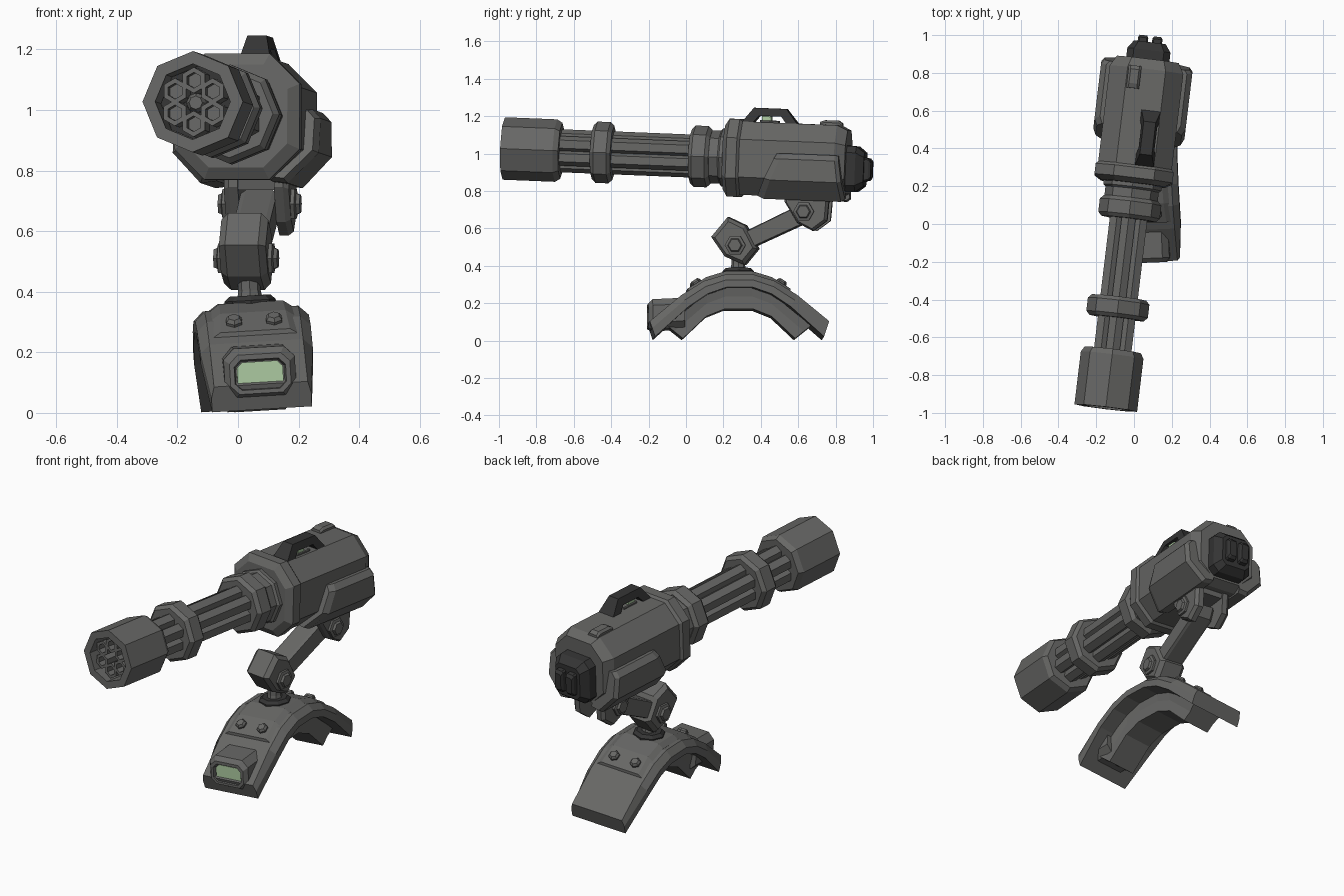
import bpy, bmesh, math
from mathutils import Matrix, Vector


def material(name, rgb):
    m = bpy.data.materials.new(name)
    m.diffuse_color = (*rgb, 1)
    return m


GREY = material("gunmetal_grey", (0.135, 0.135, 0.13))
DARK = material("dark_grey", (0.035, 0.035, 0.035))
GREEN = material("pale_green", (0.42, 0.60, 0.36))


def frame(loc, rx=0, ry=0, rz=0):
    return (Matrix.Translation(loc) @ Matrix.Rotation(rz, 4, 'Z')
            @ Matrix.Rotation(ry, 4, 'Y') @ Matrix.Rotation(rx, 4, 'X'))


GUN = frame((-0.032, 0, 0.988), rx=-0.04, rz=-0.12)    # y runs muzzle to rear
ARM = frame((0.027, 0.273, 0), rz=-0.12)
BASE = frame((0.062, 0.28, 0), ry=-0.06, rz=0.04)


def loft(name, rings, mat, M):
    """Skin a row of equal-sized rings and cap both ends."""
    bm = bmesh.new()
    rows = [[bm.verts.new(M @ Vector(p)) for p in r] for r in rings]
    n = len(rows[0])
    for a, b in zip(rows, rows[1:]):
        for i in range(n):
            j = (i + 1) % n
            bm.faces.new((a[i], a[j], b[j], b[i]))
    bm.faces.new(rows[0])
    bm.faces.new(rows[-1])
    bmesh.ops.recalc_face_normals(bm, faces=bm.faces)
    me = bpy.data.meshes.new(name)
    bm.to_mesh(me)
    bm.free()
    me.materials.append(mat)
    ob = bpy.data.objects.new(name, me)
    bpy.context.collection.objects.link(ob)
    return ob


def turned(name, steps, sides, mat, M, x=0, z=0):
    """Faceted turning along y from (y, radius) steps, one corner at the top."""
    rings = []
    for y, r in steps:
        angs = [2 * math.pi * i / sides for i in range(sides)]
        rings.append([(x + r * math.sin(a), y, z + r * math.cos(a)) for a in angs])
    return loft(name, rings, mat, M)


def oct_ring(y, hw, hh, c, x=0, z=0):
    """Rectangle with cut corners in the xz plane."""
    p = [(hw - c, hh), (hw, hh - c), (hw, c - hh), (hw - c, -hh),
         (c - hw, -hh), (-hw, c - hh), (-hw, hh - c), (c - hw, hh)]
    return [(x + a, y, z + b) for a, b in p]


def side_profile(name, pts, steps, mat, M):
    """Profile of (y, z) points swept across x with (x, scale) steps."""
    cy = sum(p[0] for p in pts) / len(pts)
    cz = sum(p[1] for p in pts) / len(pts)
    rings = [[(x, cy + (y - cy) * s, cz + (z - cz) * s) for y, z in pts] for x, s in steps]
    return loft(name, rings, mat, M)


# Muzzle shroud with a recessed front
turned("muzzle_shroud", [(-0.82, 0.125), (-0.982, 0.125), (-0.982, 0.167), (-0.70, 0.167),
                         (-0.672, 0.15), (-0.672, 0.09)], 8, GREY, GUN)
turned("muzzle_recess_plate", [(-0.83, 0.124), (-0.82, 0.124)], 8, DARK, GUN)
turned("muzzle_hub", [(-0.90, 0.022), (-0.88, 0.034), (-0.80, 0.034)], 8, GREY, GUN)

# Six barrels around the axis
for i in range(6):
    a = i * math.pi / 3
    turned(f"barrel_{i + 1}", [(-0.90, 0.026), (-0.955, 0.026), (-0.955, 0.043),
                               (0.16, 0.043)], 6, GREY, GUN,
           0.072 * math.sin(a), 0.072 * math.cos(a))
turned("barrel_core", [(-0.8, 0.05), (0.16, 0.05)], 8, DARK, GUN)

# Barrel clamps and neck
for name, y in (("front_clamp", -0.447), ("rear_clamp", 0.082)):
    turned(name, [(y - 0.055, 0.115), (y - 0.055, 0.145), (y - 0.035, 0.164),
                  (y + 0.035, 0.164), (y + 0.055, 0.145), (y + 0.055, 0.115)], 8, GREY, GUN)
turned("neck", [(0.10, 0.142), (0.185, 0.142), (0.195, 0.155), (0.26, 0.155)], 8, GREY, GUN)

# Receiver body and its front collar
loft("receiver_body", [oct_ring(0.27, 0.196, 0.196, 0.095), oct_ring(0.82, 0.196, 0.196, 0.095),
                       oct_ring(0.875, 0.165, 0.17, 0.08)], GREY, GUN)
loft("receiver_collar", [oct_ring(0.215, 0.17, 0.17, 0.08), oct_ring(0.24, 0.208, 0.208, 0.1),
                         oct_ring(0.295, 0.208, 0.208, 0.1), oct_ring(0.315, 0.19, 0.19, 0.09)],
     GREY, GUN)

# Armour panels wrapping the lower sides
outer = [(0.18, 0.035), (0.215, 0.035), (0.243, 0.005), (0.243, -0.11),
         (0.145, -0.212), (0.09, -0.205), (0.09, -0.15)]
for side, s in (("right", 1), ("left", -1)):
    rings = []
    for y0, slope, k in ((0.51, 0.42, 0.93), (0.545, 0.42, 1), (0.825, -0.15, 1), (0.845, -0.15, 0.93)):
        rings.append([(s * x * k, y0 + slope * (z - 0.03), z * k) for x, z in outer])
    loft(f"{side}_armour_panel", rings, GREY, GUN)

# Rear block with two grip bars
loft("rear_block", [oct_ring(0.85, 0.115, 0.125, 0.035, 0, -0.035),
                    oct_ring(0.925, 0.115, 0.122, 0.035, 0, -0.035),
                    oct_ring(0.968, 0.085, 0.09, 0.025, 0, -0.035)], DARK, GUN)
for side, x in (("left", -0.038), ("right", 0.038)):
    loft(f"{side}_grip_bar", [oct_ring(0.96, 0.027, 0.065, 0.008, x, -0.035),
                              oct_ring(0.99, 0.027, 0.06, 0.008, x, -0.035),
                              oct_ring(1.003, 0.02, 0.045, 0.008, x, -0.035)], DARK, GUN)

# Carrying handle: an arch in side profile, narrower at the top
arch = [(0.295, 0.18), (0.365, 0.272), (0.54, 0.272), (0.615, 0.18),
        (0.555, 0.18), (0.515, 0.23), (0.395, 0.23), (0.355, 0.18)]
rings = [[(0.05 + s * (0.055 - 0.25 * (z - 0.18)), y, z) for y, z in arch] for s in (-1, 1)]
loft("carry_handle", rings, DARK, GUN)
loft("sight_light", [oct_ring(0.41, 0.03, 0.025, 0.008, 0.05, 0.21),
                     oct_ring(0.46, 0.03, 0.025, 0.008, 0.05, 0.21)], GREEN, GUN)
loft("sight_mount", [oct_ring(0.40, 0.036, 0.012, 0.004, 0.05, 0.195),
                     oct_ring(0.50, 0.036, 0.012, 0.004, 0.05, 0.195)], GREY, GUN)

# Small hump on top
loft("top_hump", [oct_ring(0.71, 0.034, 0.025, 0.01, -0.062, 0.185),
                  oct_ring(0.735, 0.034, 0.035, 0.012, -0.062, 0.185),
                  oct_ring(0.81, 0.034, 0.035, 0.012, -0.062, 0.185),
                  oct_ring(0.83, 0.034, 0.02, 0.01, -0.062, 0.185)], GREY, GUN)

# Lower joint, support beam and upper bracket
knuckle = [(-0.045, 0.66), (0.05, 0.615), (0.115, 0.49), (0.045, 0.405), (-0.06, 0.45), (-0.133, 0.555)]
side_profile("lower_joint", knuckle, [(-0.078, 0.82), (-0.055, 1), (0.055, 1), (0.078, 0.82)], GREY, ARM)
beam = [(0.03, 0.575), (0.36, 0.735), (0.43, 0.70), (0.40, 0.64), (0.06, 0.485)]
side_profile("support_beam", beam, [(-0.06, 0.9), (-0.045, 1), (0.045, 1), (0.06, 0.9)], GREY, ARM)
prong = [(0.265, 0.80), (0.265, 0.745), (0.335, 0.63), (0.42, 0.585), (0.495, 0.64), (0.51, 0.80)]
for side, s in (("right", 1), ("left", -1)):
    side_profile(f"{side}_bracket_prong", prong, [(s * 0.06, 1), (s * 0.09, 1), (s * 0.108, 0.88)], GREY, ARM)
    for joint, x, y, z in (("lower", 0.07, 0.0, 0.51), ("upper", 0.1, 0.372, 0.69)):
        hexa = [(y + math.cos(k * math.pi / 3), z + math.sin(k * math.pi / 3)) for k in range(6)]
        side_profile(f"{side}_{joint}_bolt", hexa,
                     [(s * x, 0.056), (s * (x + 0.02), 0.056), (s * (x + 0.024), 0.04),
                      (s * (x + 0.036), 0.034)], GREY, ARM)
side_profile("bracket_bridge", [(0.265, 0.80), (0.28, 0.735), (0.49, 0.735), (0.51, 0.80)],
             [(-0.1, 1), (0.1, 1)], GREY, ARM)


def arc_band(name, half, mat):
    """Arched slab; stations are (outer y, outer z, inner y, inner z, top half width, side half width)."""
    stations = [(-s[0], s[1], -s[2], *s[3:]) for s in reversed(half)] + half
    rings = []
    for oy, oz, iy, iz, wt, ws in stations:
        my, mz = oy + (iy - oy) * 0.45, oz + (iz - oz) * 0.45
        rings.append([(-ws, iy, iz), (-ws, my, mz), (-wt, oy, oz),
                      (wt, oy, oz), (ws, my, mz), (ws, iy, iz)])
    return loft(name, rings, mat, BASE)


# Arched base: main plate, underside rib and raised top plate
arc_band("base_plate", [(0.075, 0.345, 0.07, 0.275, 0.155, 0.188), (0.19, 0.31, 0.17, 0.24, 0.155, 0.188),
                        (0.31, 0.235, 0.275, 0.17, 0.155, 0.186), (0.48, 0.095, 0.452, 0.012, 0.155, 0.165)], GREY)
arc_band("underside_rib", [(0.07, 0.285, 0.075, 0.165, 0.095, 0.085), (0.17, 0.25, 0.175, 0.125, 0.095, 0.085),
                           (0.385, 0.075, 0.30, 0.007, 0.095, 0.085)], GREY)
arc_band("top_plate", [(0.07, 0.366, 0.07, 0.32, 0.105, 0.135), (0.175, 0.334, 0.17, 0.29, 0.108, 0.138),
                       (0.275, 0.272, 0.275, 0.23, 0.115, 0.145)], GREY)

# Four bolts on the raised plate
for end, sy in (("front", -1), ("back", 1)):
    for side, sx in (("left", -1), ("right", 1)):
        tilt = BASE @ frame((sx * 0.066, sy * 0.225, 0.30), rx=math.pi / 2 - sy * 0.56)
        turned(f"{end}_{side}_base_bolt", [(-0.01, 0.03), (0.012, 0.03), (0.024, 0.02)], 6, GREY, tilt)

# Light housing at the front of the base
loft("light_housing", [oct_ring(-0.462, 0.08, 0.045, 0.02, 0, 0.128), oct_ring(-0.485, 0.085, 0.05, 0.022, 0, 0.128),
                       oct_ring(-0.485, 0.1, 0.065, 0.028, 0, 0.13), oct_ring(-0.462, 0.118, 0.082, 0.035, 0, 0.135),
                       oct_ring(-0.29, 0.118, 0.08, 0.035, 0, 0.145)], GREY, BASE)
loft("light_panel", [oct_ring(-0.472, 0.076, 0.042, 0.018, 0, 0.128),
                     oct_ring(-0.463, 0.076, 0.042, 0.018, 0, 0.128)], GREEN, BASE)

# Swivel between base and joint
upright = BASE @ frame((0, 0, 0.36), rx=math.pi / 2)
turned("swivel_flange", [(-0.02, 0.085), (0.012, 0.085), (0.028, 0.068)], 8, DARK, upright)
turned("swivel_stem", [(0.0, 0.045), (0.045, 0.037), (0.10, 0.037)], 8, GREY, upright)
